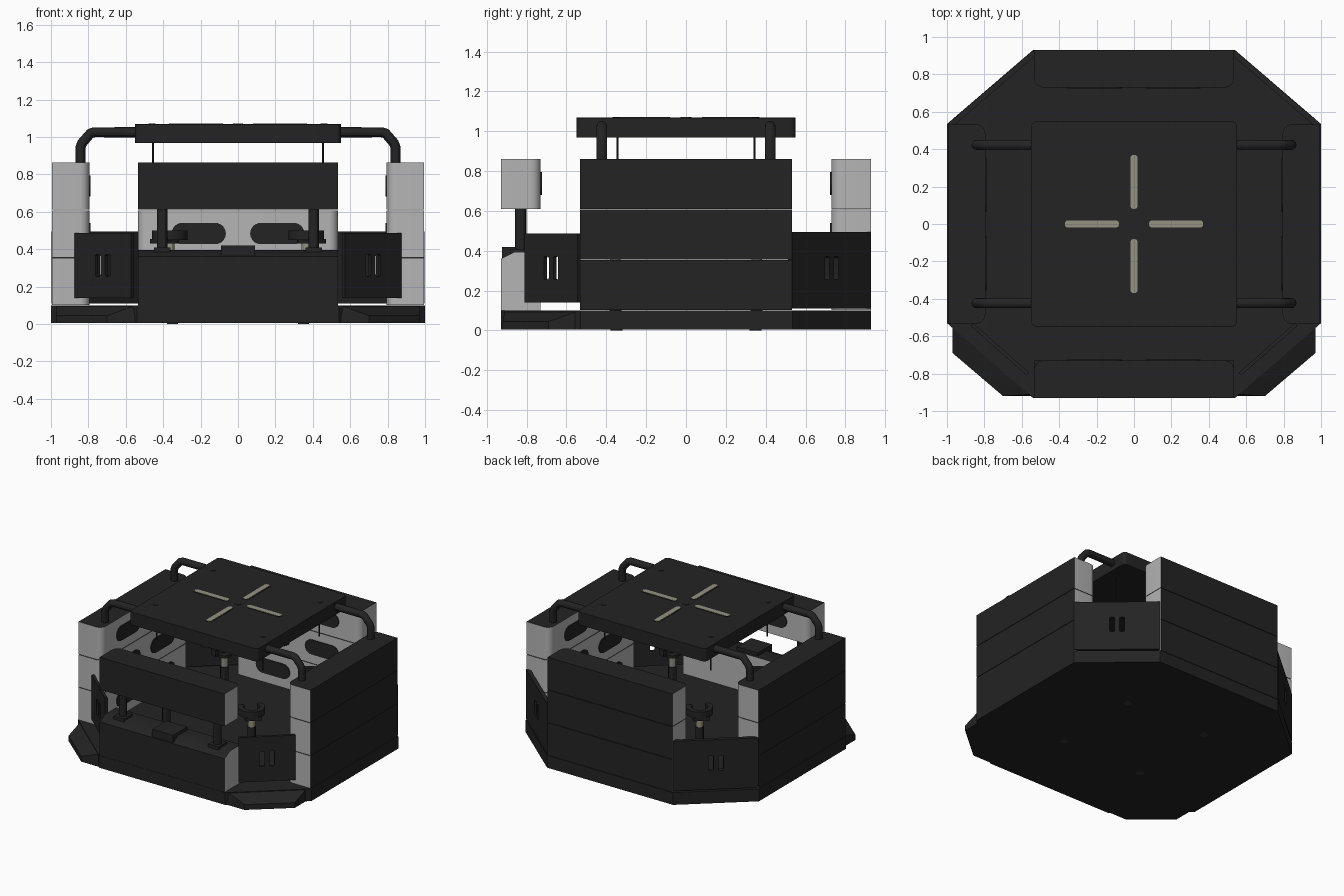
import bpy, bmesh, math
from mathutils import Matrix, Vector

if "Cube" in bpy.data.objects:
    bpy.data.objects.remove(bpy.data.objects["Cube"])

def material(name, rgb):
    m = bpy.data.materials.new(name)
    m.diffuse_color = (*rgb, 1)
    m.use_nodes = True
    m.node_tree.nodes["Principled BSDF"].inputs["Base Color"].default_value = m.diffuse_color
    return m

DARK = material("charcoal", (0.017, 0.017, 0.017))
GREY = material("light_grey", (0.46, 0.46, 0.46))
TAN = material("tan_metal", (0.30, 0.29, 0.22))
SOFT = material("foot_grey", (0.035, 0.035, 0.035))
T, R = Matrix.Translation, Matrix.Rotation

def add(name, bm, mats, M=Matrix(), rule=None):
    bmesh.ops.remove_doubles(bm, verts=bm.verts, dist=1e-5)
    bmesh.ops.recalc_face_normals(bm, faces=bm.faces)
    bm.normal_update()
    if rule:
        for f in bm.faces:
            f.material_index = rule(f.normal)
    bm.transform(M)
    me = bpy.data.meshes.new(name)
    bm.to_mesh(me)
    bm.free()
    for m in mats:
        me.materials.append(m)
    ob = bpy.data.objects.new(name, me)
    bpy.context.collection.objects.link(ob)
    return ob

def curve_mesh(cu):
    tmp = bpy.data.objects.new("tmp", cu)
    bpy.context.collection.objects.link(tmp)
    dg = bpy.context.evaluated_depsgraph_get()
    me = bpy.data.meshes.new_from_object(tmp.evaluated_get(dg))
    bm = bmesh.new()
    bm.from_mesh(me)
    bpy.data.objects.remove(tmp)
    bpy.data.meshes.remove(me)
    for f in bm.faces:
        f.material_index = 0
    return bm

def spline(cu, pts, closed):
    sp = cu.splines.new('POLY')
    sp.points.add(len(pts) - 1)
    for p, c in zip(sp.points, pts):
        p.co = (c[0], c[1], c[2] if len(c) > 2 else 0, 1)
    sp.use_cyclic_u = closed

# flat outline (first loop) with holes (other loops), extruded upward by h
def plate(name, loops, h, M, mats, rule=None):
    cu = bpy.data.curves.new(name, 'CURVE')
    cu.dimensions, cu.fill_mode, cu.extrude = '2D', 'BOTH', h / 2
    for l in loops:
        spline(cu, l, True)
    return add(name, curve_mesh(cu), mats, M @ T((0, 0, h / 2)), rule)

def tube(name, pts, r, mat):
    cu = bpy.data.curves.new(name, 'CURVE')
    cu.dimensions, cu.bevel_depth, cu.bevel_resolution = '3D', r, 4
    cu.use_fill_caps = True
    spline(cu, pts, False)
    return add(name, curve_mesh(cu), [mat])

def box(name, lo, hi, mat):
    bm = bmesh.new()
    bmesh.ops.create_cube(bm, size=1)
    lo, hi = Vector(lo), Vector(hi)
    return add(name, bm, [mat], T((lo + hi) / 2) @ Matrix.Diagonal((*(hi - lo), 1)))

def rounded(x0, y0, x1, y1, r, n=6):
    out = []
    for cx, cy, a in ((x1-r, y1-r, 0), (x0+r, y1-r, 90), (x0+r, y0+r, 180), (x1-r, y0+r, 270)):
        for i in range(n + 1):
            t = math.radians(a + 90 * i / n)
            out.append((cx + r * math.cos(t), cy + r * math.sin(t)))
    return out

def circle(r, n=24):
    return [(r * math.cos(2*math.pi*i/n), r * math.sin(2*math.pi*i/n)) for i in range(n)]

# octagonal base with front corner ramps
oct_pts = [(0.54, 0.93), (-0.54, 0.93), (-1, 0.535), (-1, -0.53),
           (-0.54, -0.93), (0.54, -0.93), (1, -0.53), (1, 0.535)]
plate("base", [oct_pts], 0.095, T((0, 0, 0.004)), [DARK])
for s in (-1, 1):
    bm = bmesh.new()
    for x, y in ((0.55, -0.92), (0.70, -0.92), (0.97, -0.69), (0.97, -0.54)):
        for z in (0.004, 0.045):
            bm.verts.new((s * x, y, z))
    for x, y in ((0.55, -0.91), (0.97, -0.54)):
        bm.verts.new((s * x, y, 0.098))
    bmesh.ops.convex_hull(bm, input=bm.verts)
    add("corner_ramp", bm, [DARK])

# stacked wall tiers: dark outside and top, light inside and ends
def wall_rule(n):
    return 0 if n.y > 0.9 or abs(n.z) > 0.9 else 1

def tier(name, half, d, ang, z):
    r, a = 0.05, Matrix.Rotation(math.radians(ang), 4, 'Z')
    inner = [p for p in rounded(-half, d - 0.2, half, d, r) if p[1] < d - 0.1]
    loop = [(half, d), (-half, d)] + inner
    plate(name, [loop], 0.251, a @ T((0, 0, z)), [DARK, GREY], wall_rule)
    for s in (-1, 1):
        M = a @ T((s * 0.21, d - 0.2, z + 0.127)) @ R(math.pi / 2, 4, 'X')
        plate(name + "_grip_slot", [rounded(-0.145, -0.057, 0.145, 0.057, 0.0565)], 0.006, M, [DARK])

for k in range(3):
    z = 0.102 + 0.2545 * k
    tier("back_wall", 0.535, 0.93, 0, z)
    tier("left_wall", 0.533, 0.995, 90, z)
    tier("right_wall", 0.533, 0.995, -90, z)
tier("front_upper_wall", 0.535, 0.93, 180, 0.611)

# low front wall with sloped top, carrying the upper one on posts
prof = [(0.73, 0.10), (0.93, 0.10), (0.93, 0.36), (0.86, 0.395), (0.73, 0.395)]
M = Matrix(((0, 0, 1, -0.535), (-1, 0, 0, 0), (0, 1, 0, 0), (0, 0, 0, 1)))
plate("front_lower_wall", [prof], 1.07, M, [DARK, GREY],
      lambda n: 1 if abs(n.z) > 0.9 or n.x < -0.9 else 0)
box("front_centre_block", (-0.09, -0.925, 0.36), (0.09, -0.75, 0.42), DARK)
for s in (-1, 1):
    box("post_foot", (s*0.405 - 0.045, -0.88, 0.365), (s*0.405 + 0.045, -0.78, 0.41), DARK)
    tube("front_post", [(s * 0.405, -0.83, 0.38), (s * 0.405, -0.83, 0.62)], 0.028, DARK)

# corner panels with two plain vent slots
def panel(name, p, q, z0, z1, t):
    p, q = Vector((*p, 0)), Vector((*q, 0))
    L = (q - p).length
    x = (q - p) / L
    M = Matrix(((x.x, 0, x.y, p.x), (x.y, 0, -x.x, p.y), (0, 1, 0, 0), (0, 0, 0, 1)))
    outer = [(0, z0), (L, z0), (L, z1), (0, z1)]
    holes = [rounded(L/2 + c - 0.018, 0.255, L/2 + c + 0.018, 0.372, 0.01, 3) for c in (-0.035, 0.035)]
    plate(name, [outer] + holes, t, M, [DARK])

for s in (-1, 1):
    back = [(s * 0.54, 0.928), (s * 0.998, 0.535)][::s]
    panel("back_corner_panel", *back, 0.11, 0.495, 0.03)
    front = [(s * 0.56, -0.795), (s * 0.86, -0.53)][::s]
    panel("front_corner_panel", *front, 0.14, 0.487, 0.02)

# table top with cross slots, bolts and side handles
top = plate("table_top", [rounded(-0.55, -0.55, 0.55, 0.55, 0.03)], 0.1, T((0, 0, 0.968)), [DARK])
bev = top.modifiers.new("edge", 'BEVEL')
bev.width, bev.segments, bev.limit_method = 0.01, 2, 'ANGLE'
for k in range(4):
    a = R(k * math.pi / 2, 4, 'Z')
    plate("slot_rim", [rounded(0.075, -0.027, 0.38, 0.027, 0.0265)], 0.003, a @ T((0, 0, 1.067)), [DARK])
    plate("table_slot", [rounded(0.08, -0.02, 0.37, 0.02, 0.0195)], 0.005, a @ T((0, 0, 1.067)), [TAN])
plate("table_centre_disc", [circle(0.028)], 0.004, T((0, 0, 1.067)), [DARK])

for sx in (-1, 1):
    for sy in (-1, 1):
        y = sy * 0.423
        tube("table_handle", [(sx * 0.5, y, 1.025), (sx * 0.77, y, 1.025), (sx * 0.79, y, 1.018),
                              (sx * 0.833, y, 0.968), (sx * 0.842, y, 0.945), (sx * 0.842, y, 0.85)], 0.027, DARK)
        plate("table_bolt", [circle(0.018, 12)], 0.004, T((sx * 0.46, sy * 0.35, 1.067)), [DARK])
        tube("support_rod", [(sx * 0.455, sy * 0.345, 0.8), (sx * 0.455, sy * 0.345, 0.97)], 0.005, DARK)
        # clamps inside the enclosure
        x, y = sx * 0.365, sy * 0.355
        tube("clamp_stem", [(x, y, 0.09), (x, y, 0.35)], 0.03, DARK)
        tube("clamp_collar", [(x, y, 0.35), (x, y, 0.44)], 0.026, TAN)
        plate("clamp_seat", [circle(0.05)], 0.02, T((x, y, 0.43)), [DARK])
        arc = [math.radians(50 + 260 * i / 20) for i in range(21)]
        claw = [(0.095 * math.cos(t), 0.095 * math.sin(t)) for t in arc]
        claw += [(0.058 * math.cos(t), 0.058 * math.sin(t)) for t in reversed(arc)]
        aim = R(math.atan2(-sy, -sx), 4, 'Z')
        plate("clamp_claw", [claw], 0.05, T((x, y, 0.45)) @ aim, [DARK])
        plate("clamp_bridge", [[(-0.09, -0.06), (0, -0.06), (0, 0.06), (-0.09, 0.06)]], 0.025,
              T((x, y, 0.43)) @ aim, [DARK])
        plate("base_foot", [circle(0.03)], 0.005, T((sx * 0.35, sy * 0.35, 0)), [SOFT])

# smooth rounded faces, keep edges sharp
for ob in bpy.data.objects:
    ob.select_set(ob.type == 'MESH')
bpy.context.view_layer.objects.active = top
bpy.ops.object.shade_smooth_by_angle(angle=math.radians(30))
